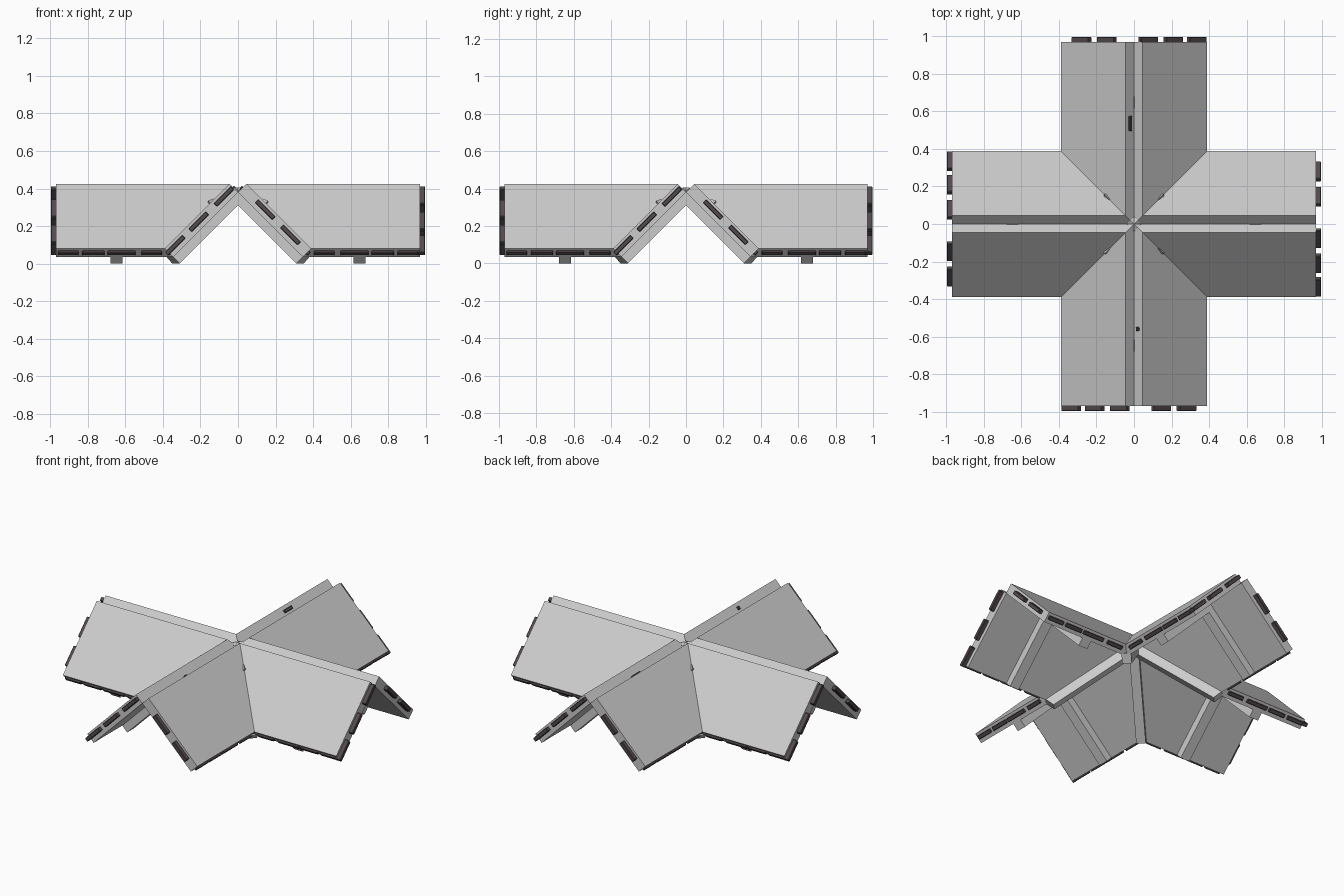
import bpy, bmesh, math
from mathutils import Matrix, Vector

if "Cube" in bpy.data.objects:
    bpy.data.objects.remove(bpy.data.objects["Cube"])

END = 0.97            # gable end of each arm
DIAG = math.sqrt(0.5)

brown = bpy.data.materials.new("dark_tile")
brown.diffuse_color = (0.09, 0.07, 0.075, 1)
brown.use_nodes = True
brown.node_tree.nodes["Principled BSDF"].inputs["Base Color"].default_value = brown.diffuse_color


def add(name, bm, turn=0, mat=None):
    bmesh.ops.recalc_face_normals(bm, faces=bm.faces)
    me = bpy.data.meshes.new(name)
    bm.to_mesh(me)
    ob = bpy.data.objects.new(name, me)
    bpy.context.collection.objects.link(ob)
    ob.rotation_euler.z = turn
    if mat:
        me.materials.append(mat)
    return ob


def loft(bm, a, b, cap_a=True):
    """Prism between two matching loops of points."""
    va = [bm.verts.new(p) for p in a]
    vb = [bm.verts.new(p) for p in b]
    n = len(a)
    for i in range(n):
        j = (i + 1) % n
        bm.faces.new((va[i], va[j], vb[j], vb[i]))
    if cap_a:
        bm.faces.new(va)
    bm.faces.new(vb)


def block(bm, centre, size, slope_side):
    """Box tilted to lie along the roof slope on one side."""
    m = (Matrix.Translation(centre)
         @ Matrix.Rotation(math.radians(45) * slope_side, 4, 'Y')
         @ Matrix.Diagonal((*size, 1)))
    v = bmesh.ops.create_cube(bm, size=1, matrix=m)["verts"]
    edges = list({e for x in v for e in x.link_edges})
    bmesh.ops.bevel(bm, geom=edges, offset=0.003, segments=1, affect='EDGES')


SLAB = [(0, 0.38), (0.045, 0.425), (0.39, 0.08), (0.345, 0.035)]
RIB = [(0, 0.385), (0, 0.31), (0.31, 0), (0.345, 0.035)]
VALLEY = [(0, 0.405), (0, 0.33), (0.33, 0), (0.365, 0.04)]

# tile end positions across the gable (x), and along the eaves (y, length)
GABLE = [-0.28, -0.145, 0.075, 0.21, 0.335]
EAVE = [(0.46, 0.11), (0.62, 0.15), (0.77, 0.12), (0.905, 0.11)]

for k in range(4):
    turn = k * math.pi / 2

    # two sloping slabs per arm, mitred along the valleys, and a rafter below
    for side in (-1, 1):
        bm = bmesh.new()
        loft(bm, [(side * s, s, z) for s, z in SLAB],
             [(side * s, END, z) for s, z in SLAB], cap_a=False)
        add("roof_slab", bm, turn)
        bm = bmesh.new()
        loft(bm, [(side * s, 0.615, z) for s, z in RIB],
             [(side * s, 0.68, z) for s, z in RIB])
        add("rafter", bm, turn)

    # beam beneath the valley
    h = 0.028 * DIAG
    bm = bmesh.new()
    loft(bm, [(s - h, s + h, z) for s, z in VALLEY],
         [(s + h, s - h, z) for s, z in VALLEY])
    add("valley_beam", bm, turn)

    # tile ends on the gable
    bm = bmesh.new()
    for x in GABLE:
        side = 1 if x > 0 else -1
        block(bm, (x, 0.978, 0.433 - abs(x)), (0.13, 0.038, 0.024), side)
    # tile ends along both eaves
    for side in (-1, 1):
        for y, length in EAVE:
            block(bm, (side * 0.368, y, 0.062), (0.03, length, 0.024), side)
    add("tile_ends", bm, turn, brown)

    # small flake in the valley
    bm = bmesh.new()
    axis = Vector((-1, -1, 1)).to_track_quat('Z', 'Y').to_matrix().to_4x4()
    bmesh.ops.create_cone(bm, cap_ends=True, segments=3, radius1=0.016,
                          radius2=0, depth=0.045,
                          matrix=Matrix.Translation((0.14, 0.14, 0.335)) @ axis)
    add("valley_flake", bm, turn)

# stray chips on the ridge
for x, y, length in ((-0.02, 0.535, 0.08), (0.02, -0.56, 0.02)):
    bm = bmesh.new()
    block(bm, (x, y, 0.402), (0.02, length, 0.016), -1 if x > 0 else 1)
    add("ridge_chip", bm, 0, brown)
